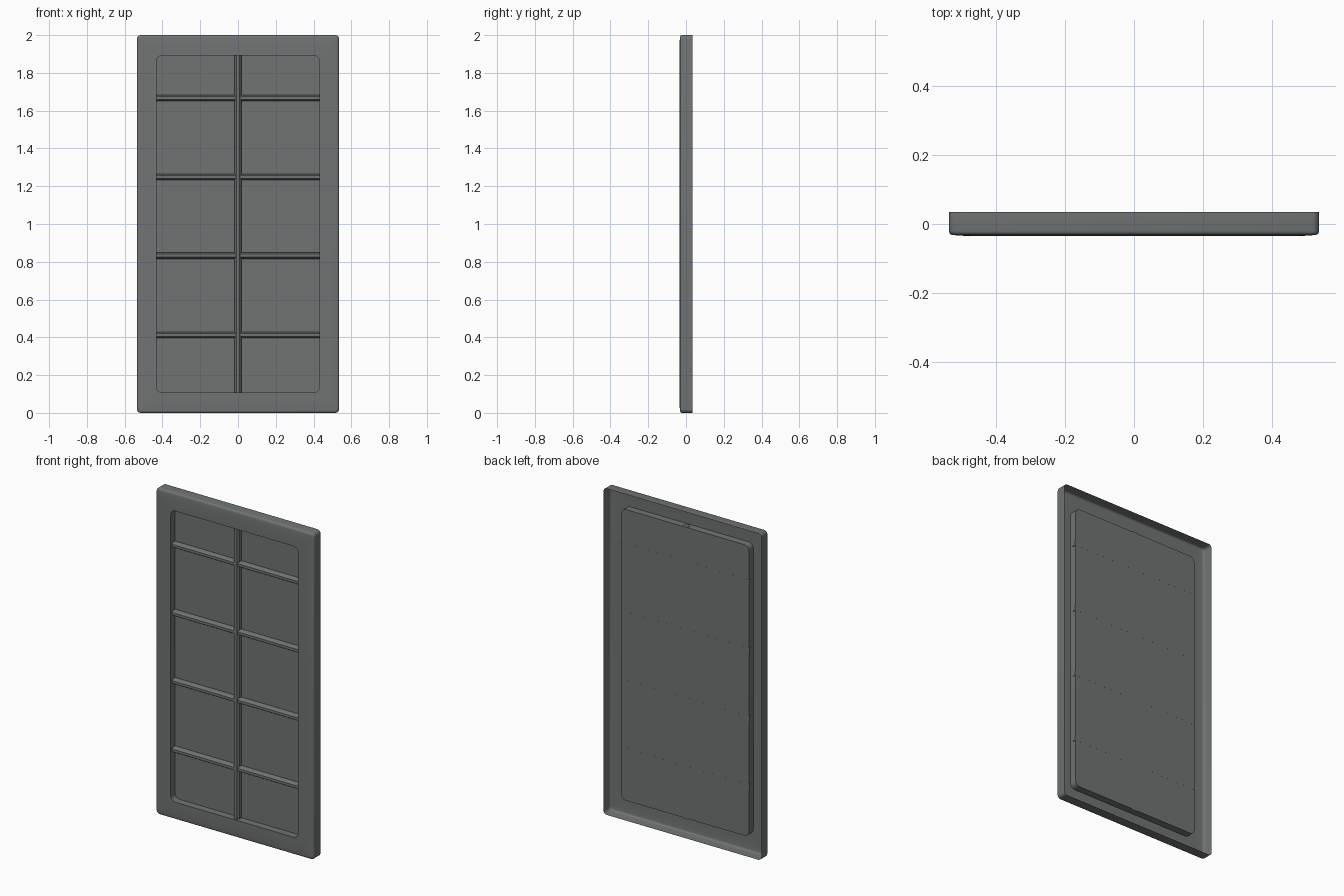
import bpy, bmesh, math

if "Cube" in bpy.data.objects:
    bpy.data.objects.remove(bpy.data.objects["Cube"])

grey = bpy.data.materials.new("dark_grey_paint")
grey.diffuse_color = (0.165, 0.175, 0.175, 1)
grey.use_nodes = True
grey.node_tree.nodes["Principled BSDF"].inputs["Base Color"].default_value = grey.diffuse_color


def finish(bm, name):
    me = bpy.data.meshes.new(name)
    bm.to_mesh(me)
    bm.free()
    me.materials.append(grey)
    ob = bpy.data.objects.new(name, me)
    bpy.context.collection.objects.link(ob)
    bpy.ops.object.select_all(action='DESELECT')
    ob.select_set(True)
    bpy.context.view_layer.objects.active = ob
    bpy.ops.object.shade_smooth_by_angle(angle=math.radians(35))
    return ob


def ring(bm, hx, hz, r, y, seg=5):
    """Rounded rectangle loop around the panel centre."""
    vs = []
    for i, (sx, sz) in enumerate(((1, 1), (-1, 1), (-1, -1), (1, -1))):
        for k in range(seg + 1):
            a = math.pi / 2 * (i + k / seg)
            vs.append(bm.verts.new((sx * (hx - r) + r * math.cos(a), y,
                                    1 + sz * (hz - r) + r * math.sin(a))))
    return vs


# Pressed shell: open back, rounded outer edge, softly crowned frame, recessed pane
HX, HZ, PANE_Y = 0.535, 1.0, 0.009
IX, IZ = 0.432, 0.892
profile = [(0, 0.02, 0.035), (0, 0.02, -0.020)]
for k in range(1, 5):
    a = math.pi / 2 * k / 4
    profile.append((0.012 * (1 - math.cos(a)), 0.02, -0.020 - 0.012 * math.sin(a)))
profile += [(0.035, 0.025, -0.0338), (0.07, 0.03, -0.0348)]
bm = bmesh.new()
rings = [ring(bm, HX - d, HZ - d, r, y) for d, r, y in profile]
rings += [ring(bm, IX, IZ, 0.03, -0.035), ring(bm, IX, IZ, 0.03, PANE_Y)]
for a, b in zip(rings, rings[1:]):
    n = len(a)
    for i in range(n):
        j = (i + 1) % n
        bm.faces.new((a[i], a[j], b[j], b[i]))
bm.faces.new(rings[-1])
bmesh.ops.recalc_face_normals(bm, faces=bm.faces)
if rings[-1][0].link_faces and max(bm.faces, key=lambda f: f.calc_area()).normal.y > 0:
    bmesh.ops.reverse_faces(bm, faces=bm.faces)
finish(bm, "frame_and_pane")


# Glazing bars: chamfered section swept straight, ends just pierce the recess walls
def bar(name, length, centre_z, vertical, half, front, back):
    sec = [(-half, back), (-half, front + 0.012), (-half * 0.5, front),
           (half * 0.5, front), (half, front + 0.012), (half, back)]
    bm = bmesh.new()
    ends = []
    for t in (-length, length):
        ends.append([bm.verts.new((w, y, centre_z + t) if vertical
                                  else (t, y, centre_z + w)) for w, y in sec])
    n = len(sec)
    for i in range(n):
        j = (i + 1) % n
        bm.faces.new((ends[0][i], ends[0][j], ends[1][j], ends[1][i]))
    bm.faces.new(ends[0])
    bm.faces.new(ends[1])
    bmesh.ops.recalc_face_normals(bm, faces=bm.faces)
    finish(bm, name)


bar("vertical_bar", IZ + 0.004, 1.0, True, 0.018, -0.024, PANE_Y + 0.0004)
for i, z in enumerate((0.413, 0.832, 1.25, 1.668)):
    bar(f"horizontal_bar_{i + 1}", IX + 0.004, z, False, 0.016, -0.022, PANE_Y + 0.0002)
